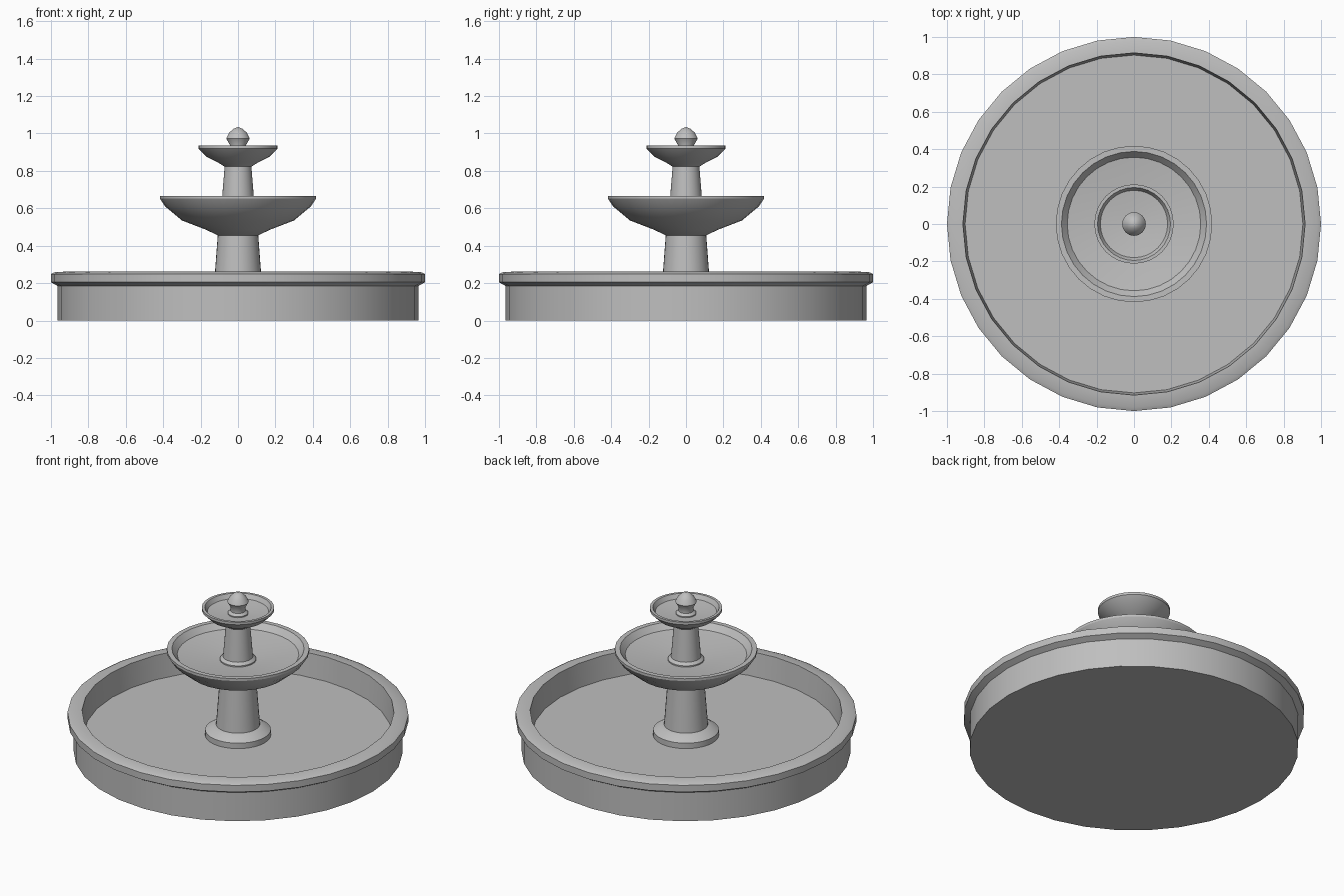
import bpy, bmesh, math

if "Cube" in bpy.data.objects:
    bpy.data.objects.remove(bpy.data.objects["Cube"], do_unlink=True)

SEGMENTS = 32

stone = bpy.data.materials.new("grey stone")
stone.use_nodes = True
GREY = (0.52, 0.52, 0.52, 1)
stone.diffuse_color = GREY
stone.node_tree.nodes["Principled BSDF"].inputs["Base Color"].default_value = GREY


def lathe(name, profile):
    """Spin a (radius, height) profile around the z axis."""
    bm = bmesh.new()
    verts = [bm.verts.new((r, 0, z)) for r, z in profile]
    edges = [bm.edges.new(pair) for pair in zip(verts, verts[1:])]
    bmesh.ops.spin(bm, geom=verts + edges, cent=(0, 0, 0), axis=(0, 0, 1),
                   angle=math.tau, steps=SEGMENTS, use_duplicate=False)
    bmesh.ops.remove_doubles(bm, verts=bm.verts, dist=0.0005)
    bmesh.ops.recalc_face_normals(bm, faces=bm.faces)
    mesh = bpy.data.meshes.new(name)
    bm.to_mesh(mesh)
    bm.free()
    mesh.materials.append(stone)
    obj = bpy.data.objects.new(name, mesh)
    bpy.context.collection.objects.link(obj)
    bpy.ops.object.select_all(action="DESELECT")
    obj.select_set(True)
    bpy.context.view_layer.objects.active = obj
    bpy.ops.object.shade_smooth_by_angle(angle=math.radians(30))


# Wide basin with an overhanging rim and a recessed floor
lathe("basin", [(0, 0), (0.965, 0), (0.965, 0.185), (1, 0.205), (1, 0.248),
                (0.98, 0.258), (0.915, 0.262), (0.903, 0.11), (0, 0.11)])

# Tapered pedestals, each on a flared foot
lathe("lower_pedestal", [(0, 0.105), (0.193, 0.105), (0.193, 0.145), (0.15, 0.175),
                         (0.129, 0.18), (0.108, 0.46), (0, 0.46)])
lathe("upper_pedestal", [(0, 0.59), (0.106, 0.59), (0.106, 0.605), (0.088, 0.62),
                         (0.071, 0.83), (0, 0.83)])

# Two tiered bowls
lathe("lower_bowl", [(0, 0.455), (0.108, 0.455), (0.17, 0.485), (0.3, 0.535),
                     (0.39, 0.61), (0.418, 0.652), (0.418, 0.667), (0.388, 0.667),
                     (0.357, 0.63), (0.106, 0.597), (0, 0.597)])
lathe("upper_bowl", [(0, 0.823), (0.072, 0.823), (0.107, 0.845), (0.17, 0.877),
                     (0.212, 0.92), (0.212, 0.936), (0.195, 0.936),
                     (0.18, 0.908), (0.06, 0.895), (0, 0.895)])

# Bud finial on a short neck
lathe("finial", [(0, 0.89), (0.06, 0.89), (0.06, 0.902), (0.044, 0.915),
                 (0.044, 0.94), (0.063, 0.973), (0.048, 1.003), (0.025, 1.025),
                 (0, 1.034)])
